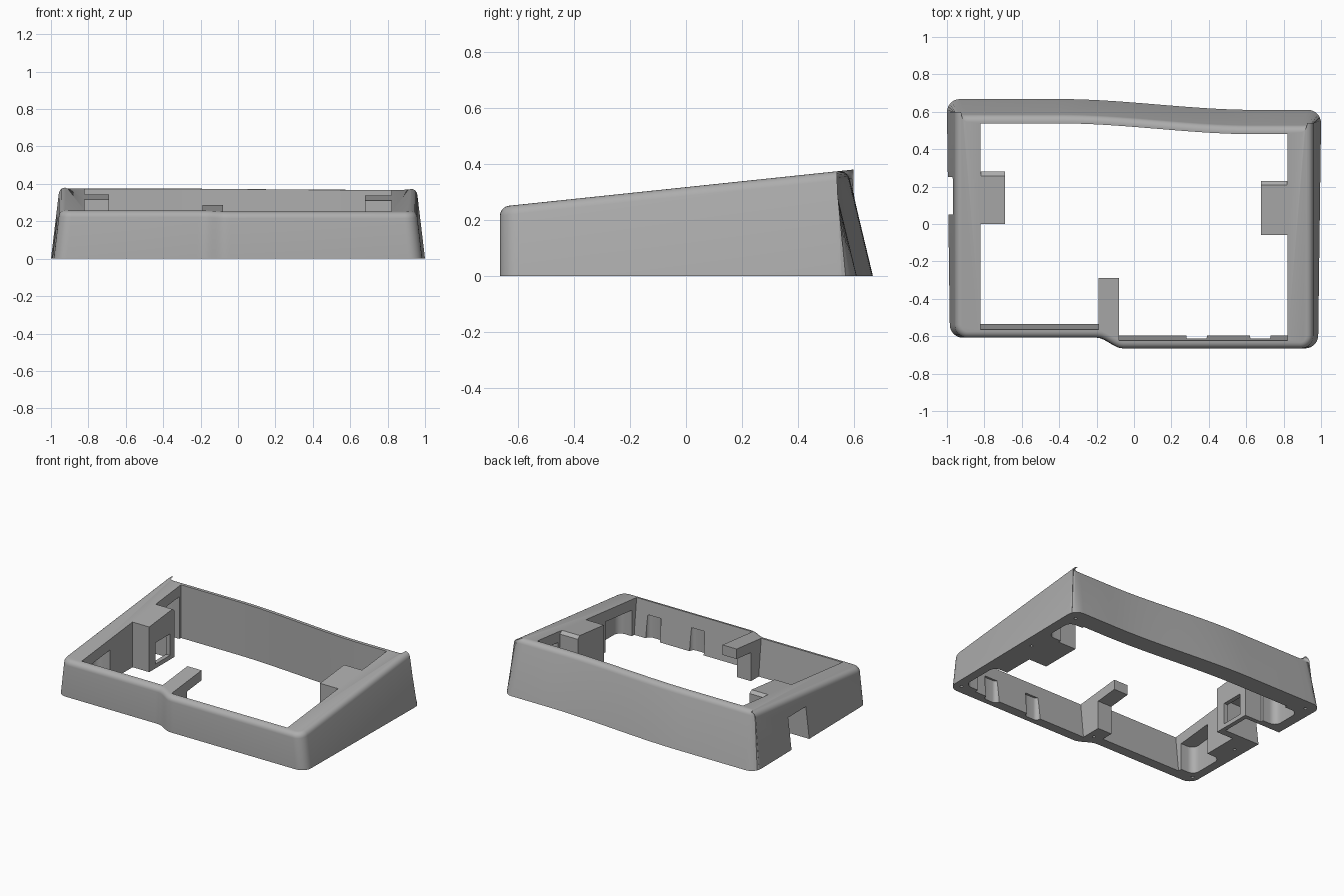
import bpy, bmesh, math
from mathutils import Vector

cube = bpy.data.objects.get("Cube")
if cube:
    bpy.data.objects.remove(cube, do_unlink=True)

grey = bpy.data.materials.new("plain_grey")
grey.use_nodes = True
colour = (0.42, 0.42, 0.42, 1)
grey.diffuse_color = colour
grey.node_tree.nodes["Principled BSDF"].inputs["Base Color"].default_value = colour


def smooth(a, b, x):
    t = min(1, max(0, (x - a) / (b - a)))
    return t * t * (3 - 2 * t)


def top_z(y):
    return 0.25 + 0.105 * (y + 0.64)


def back_y(x):
    return 0.668 - 0.058 * smooth(-0.4, 0.65, x)


def front_y(x):
    return -0.608 - 0.057 * smooth(-0.2, -0.06, x)


def loft(name, rings):
    """Closed solid through a stack of rings with equal point counts."""
    bm = bmesh.new()
    loops = [[bm.verts.new(p) for p in ring] for ring in rings]
    n = len(loops[0])
    for a, b in zip(loops, loops[1:]):
        for i in range(n):
            j = (i + 1) % n
            bm.faces.new((a[i], a[j], b[j], b[i]))
    bm.faces.new(loops[0][::-1])
    bm.faces.new(loops[-1])
    bmesh.ops.recalc_face_normals(bm, faces=bm.faces)
    mesh = bpy.data.meshes.new(name)
    bm.to_mesh(mesh)
    bm.free()
    mesh.materials.append(grey)
    obj = bpy.data.objects.new(name, mesh)
    bpy.context.collection.objects.link(obj)
    return obj


def arc(cx, cy, r, start, steps=7):
    return [(cx + r * math.cos(start + math.pi / 2 * i / steps),
             cy + r * math.sin(start + math.pi / 2 * i / steps)) for i in range(steps + 1)]


def rounded_box(x0, x1, y0, y1, r):
    return (arc(x1 - r, y1 - r, r, 0) + arc(x0 + r, y1 - r, r, math.pi / 2)
            + arc(x0 + r, y0 + r, r, math.pi) + arc(x1 - r, y0 + r, r, -math.pi / 2))


def box(x0, x1, y0, y1):
    return [(x0, y0), (x1, y0), (x1, y1), (x0, y1)]


# Outer outline, counter-clockwise from the front left-hand corner
R = 0.07
SIDE = 1.0
FRONT_SIDE = 0.985
outline = arc(-FRONT_SIDE + R, front_y(-1) + R, R, math.pi)
outline += [(x / 50, front_y(x / 50)) for x in range(-12, 0)]
outline += arc(FRONT_SIDE - R, front_y(1) + R, R, -math.pi / 2)
outline += arc(SIDE - R, back_y(1) - R, R, 0)
outline += [(x / 20, back_y(x / 20)) for x in range(14, -10, -1)]
outline += arc(-SIDE + R, back_y(-1) - R, R, math.pi / 2)


def shell_ring(drop, inset, ground=False):
    """Outline pulled in by the wall lean and the edge rounding."""
    ring = []
    for i, (x, y) in enumerate(outline):
        px, py = outline[i - 1]
        nx, ny = outline[(i + 1) % len(outline)]
        n = Vector((ny - py, px - nx)).normalized()
        x, y = x - n.x * inset, y - n.y * inset
        if ground:
            ring.append((x, y, 0))
            continue
        h = top_z(y - 0.08 * max(0, n.y)) - drop
        y -= 0.24 * h * max(0, n.y)
        ring.append((x * (1 - 0.12 * h), y, top_z(y) - drop))
    return ring


rounding = 0.032
levels = [shell_ring(0, 0, True)]
for k in range(6):
    a = math.pi / 2 * k / 5
    levels.append(shell_ring(rounding * (1 - math.sin(a)), rounding * (1 - math.cos(a))))
frame = loft("sloped_frame", levels)


def cut(points, low, high, lean=0):
    """Subtract a prism; low and high are numbers or functions of y."""
    def z(v, y):
        return v(y) if callable(v) else v
    bottom = [(x, y, z(low, y)) for x, y in points]
    top = [(x, y - (lean if y < -0.5 else 0), z(high, y)) for x, y in points]
    cutter = loft("cutter", [bottom, top])
    cutter.hide_render = True
    mod = frame.modifiers.new("cut", 'BOOLEAN')
    mod.operation = 'DIFFERENCE'
    mod.solver = 'EXACT'
    mod.object = cutter
    bpy.context.view_layer.objects.active = frame
    bpy.ops.object.modifier_apply(modifier=mod.name)
    bpy.data.objects.remove(cutter, do_unlink=True)


# Central opening, leaving the two side blocks and the front rib standing
opening = [(-0.82, -0.525), (-0.19, -0.525), (-0.19, -0.29), (-0.08, -0.29), (-0.08, -0.585),
           (0.82, -0.585), (0.82, -0.06), (0.68, -0.06), (0.68, 0.23), (0.82, 0.23)]
opening += [(0.82 * x / 20, back_y(0.82 * x / 20) - 0.13) for x in range(20, -21, -1)]
opening += [(-0.82, 0.28), (-0.69, 0.28), (-0.69, 0), (-0.82, 0)]
cut(opening, -0.1, 0.5, 0.065)

# Underside of the rib, leaving a post at the wall
cut(box(-0.22, -0.05, -0.45, -0.25), -0.1, lambda y: top_z(y) - 0.07)

# Sloped rear edge on each side block
for x0, x1, y in ((-0.819, -0.6, 0.255), (0.6, 0.819, 0.205)):
    cut(box(x0, x1, y, y + 0.06), lambda v: top_z(y) + 0.002 - 0.8 * (v - y), 0.5)

# Rounded pockets under the side rims
for side, y0, y1 in ((-1, -0.51, -0.25), (-1, 0.3, 0.52), (1, -0.57, -0.28), (1, 0.25, 0.465)):
    x0, x1 = sorted((side * 0.72, side * 0.925))
    cut(rounded_box(x0, x1, y0, y1, 0.05), -0.1, lambda y: top_z(y) - 0.075)

# Rounded niches in the front wall
for x in (0.335, 0.675):
    cut(rounded_box(x - 0.055, x + 0.055, -0.628, -0.5, 0.03), -0.1, 0.16)

# Connector channel through one side, with a window into the opening
cut(box(-1.1, -0.72, 0.05, 0.25), -0.1, 0.22)
cut(box(-0.8, -0.6, 0.07, 0.23), 0.03, 0.18)

# Screw holes in the base
for x, y in ((-0.94, -0.54), (0.93, -0.6), (-0.93, 0.59), (0.93, 0.53),
             (-0.92, -0.1), (0.92, 0.08), (-0.13, -0.55)):
    cut(rounded_box(x - 0.01, x + 0.01, y - 0.01, y + 0.01, 0.0099), -0.1, 0.08)

# Smooth shading with crisp edges
bpy.ops.object.select_all(action='DESELECT')
frame.select_set(True)
bpy.context.view_layer.objects.active = frame
bpy.ops.object.shade_smooth_by_angle(angle=math.radians(30))
